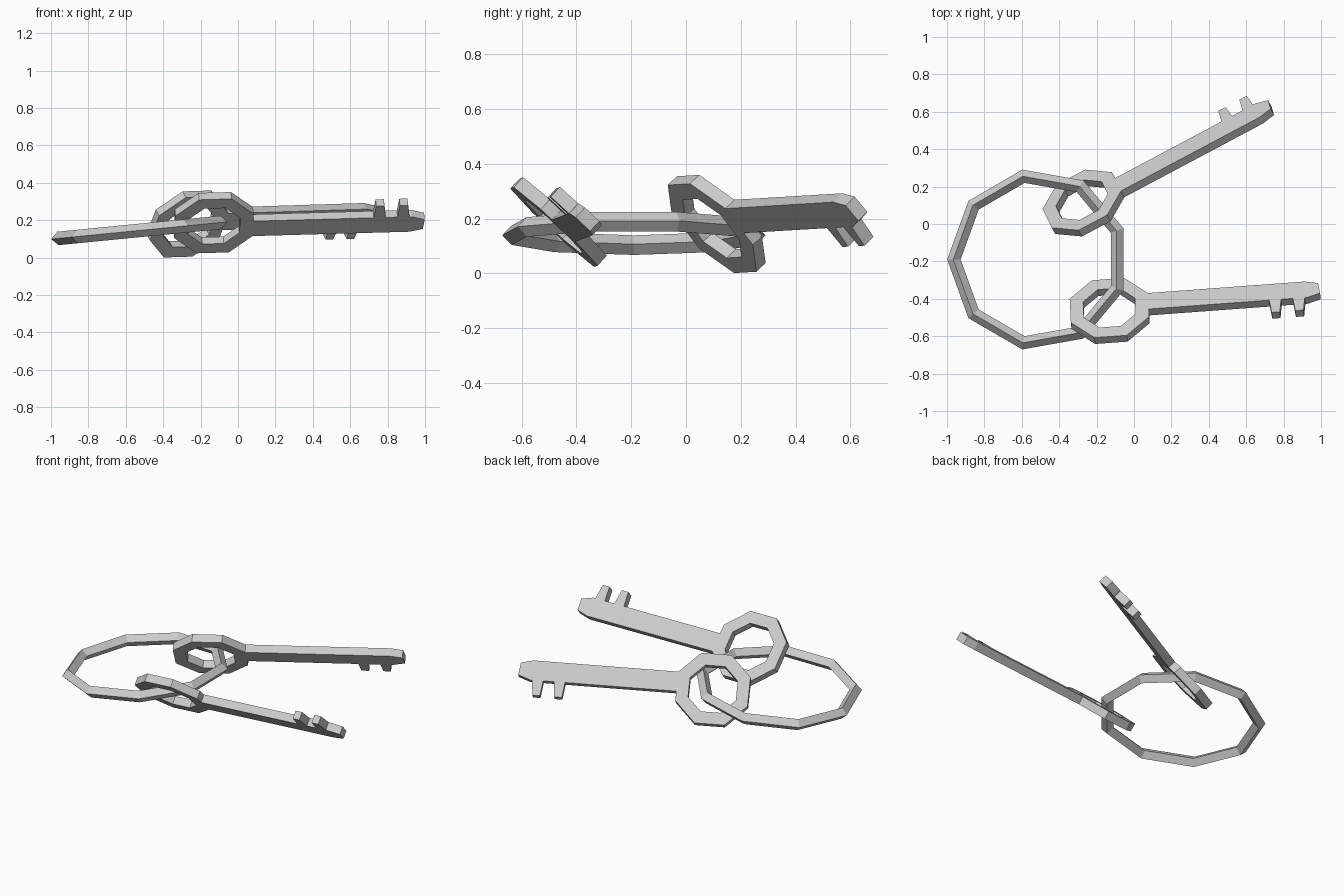
import bpy
from math import radians, cos, sin, pi

if "Cube" in bpy.data.objects:
    bpy.data.objects.remove(bpy.data.objects["Cube"])


def octagon(radius):
    return [(radius * cos(pi / 8 + k * pi / 4), radius * sin(pi / 8 + k * pi / 4)) for k in range(8)]


def tooth(x):
    # one tapered notch on the lower blade edge
    return [(x - .032, -.03), (x - .022, -.12), (x + .022, -.12), (x + .032, -.03)]


def make_key(name, location, roll, pitch, yaw):
    # bow, blade, teeth and tip in one outline, with an octagonal hole
    outline = octagon(.227) + [(.21, -.03)] + tooth(.888) + tooth(1.015)
    outline += [(1.06, -.03), (1.13, -.005), (1.122, .068), (1.05, .087)]
    curve = bpy.data.curves.new(name, 'CURVE')
    curve.dimensions = '2D'
    curve.fill_mode = 'BOTH'
    curve.extrude = .025
    for points in (outline, octagon(.15)):
        spline = curve.splines.new('POLY')
        spline.points.add(len(points) - 1)
        for p, (x, y) in zip(spline.points, points):
            p.co = (x, y, 0, 1)
        spline.use_cyclic_u = True
    key = bpy.data.objects.new(name, curve)
    bpy.context.collection.objects.link(key)
    key.location = location
    key.rotation_euler = (radians(roll), radians(-pitch), radians(yaw))
    bpy.ops.object.select_all(action='DESELECT')
    key.select_set(True)
    bpy.context.view_layer.objects.active = key
    bpy.ops.object.convert(target='MESH')
    for poly in bpy.context.object.data.polygons:
        poly.use_smooth = False


# nine-sided ring with a diamond section, tipped slightly
bpy.ops.mesh.primitive_torus_add(
    major_segments=9, minor_segments=4, major_radius=.452, minor_radius=.036,
    location=(-.513, -.19, .147), rotation=(0, radians(5.6), pi))
bpy.context.object.name = "key_ring"

# two identical keys, rolled opposite ways
make_key("front_key", (-.13, -.465, .187), -43, 1.6, 4.2)
make_key("back_key", (-.27, .112, .18), 130, 1.6, 28)
